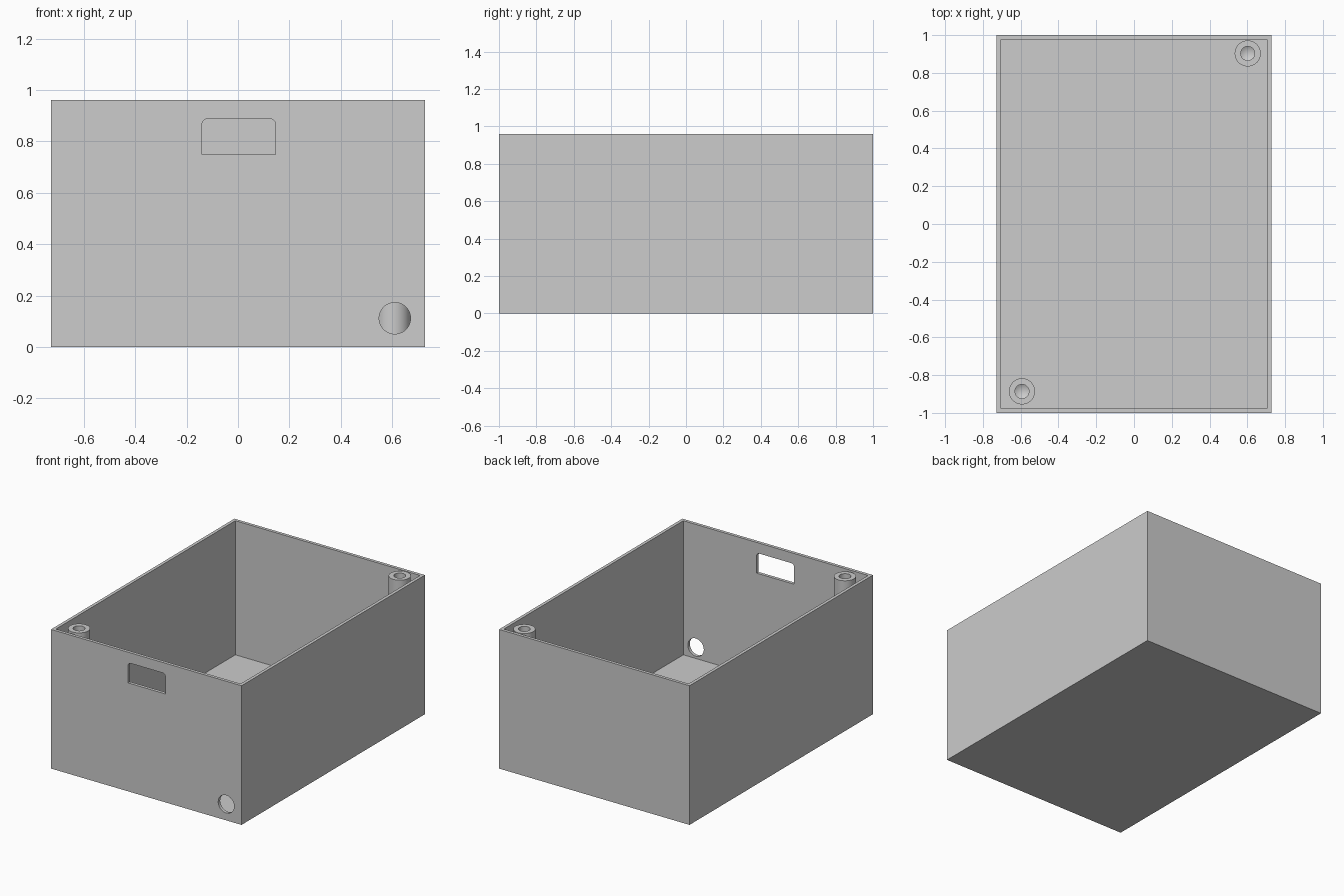
import bpy, bmesh, math
from mathutils import Matrix, Vector

cube = bpy.data.objects.get("Cube")
if cube:
    bpy.data.objects.remove(cube, do_unlink=True)

# Overall sizes
HX, HY, TOP = 0.727, 1.0, 0.96
WALL, FLOOR = 0.031, 0.035

grey = bpy.data.materials.new("light grey")
grey.use_nodes = True
COLOUR = (0.604, 0.604, 0.604, 1)
grey.diffuse_color = COLOUR
grey.node_tree.nodes["Principled BSDF"].inputs["Base Color"].default_value = COLOUR


def make(name, bm):
    bmesh.ops.recalc_face_normals(bm, faces=bm.faces)
    mesh = bpy.data.meshes.new(name)
    bm.to_mesh(mesh)
    bm.free()
    mesh.materials.append(grey)
    ob = bpy.data.objects.new(name, mesh)
    bpy.context.collection.objects.link(ob)
    return ob


def activate(ob):
    bpy.ops.object.select_all(action='DESELECT')
    ob.select_set(True)
    bpy.context.view_layer.objects.active = ob


def cut(target, cutter):
    mod = target.modifiers.new("cut", 'BOOLEAN')
    mod.operation = 'DIFFERENCE'
    mod.solver = 'EXACT'
    mod.object = cutter
    activate(target)
    bpy.ops.object.modifier_apply(modifier=mod.name)
    bpy.data.objects.remove(cutter, do_unlink=True)


def front_prism(name, outline):
    """Extrude an x-z outline through the front wall."""
    bm = bmesh.new()
    face = bm.faces.new([bm.verts.new((x, -HY - 0.05, z)) for x, z in outline])
    ext = bmesh.ops.extrude_face_region(bm, geom=[face])
    moved = [v for v in ext["geom"] if isinstance(v, bmesh.types.BMVert)]
    bmesh.ops.translate(bm, verts=moved, vec=(0, 0.05 + WALL * 2, 0))
    return make(name, bm)


def arc(cx, cz, r, start, end, steps):
    angles = [math.radians(start + (end - start) * i / steps) for i in range(steps + 1)]
    return [(cx + r * math.cos(a), cz + r * math.sin(a)) for a in angles]


# Open box: raise the walls by insetting the top face and pushing it down
bm = bmesh.new()
bmesh.ops.create_cube(bm, size=1, matrix=Matrix.Translation((0, 0, TOP / 2))
                      @ Matrix.Diagonal((2 * HX, 2 * HY, TOP, 1)))
lid = max(bm.faces, key=lambda f: f.calc_center_median().z)
bmesh.ops.inset_region(bm, faces=[lid], thickness=WALL)
ext = bmesh.ops.extrude_face_region(bm, geom=[lid])
moved = [v for v in ext["geom"] if isinstance(v, bmesh.types.BMVert)]
bmesh.ops.translate(bm, verts=moved, vec=(0, 0, FLOOR - TOP))
if lid.is_valid:
    bmesh.ops.delete(bm, geom=[lid], context='FACES_ONLY')
box = make("box_shell", bm)

# Slot with rounded upper corners and round cable hole in the front wall
left, right, low, high, r = -0.14, 0.146, 0.748, 0.888, 0.022
slot = [(left, low), (right, low)]
slot += arc(right - r, high - r, r, 0, 90, 6) + arc(left + r, high - r, r, 90, 180, 6)
cut(box, front_prism("slot_cutter", slot))
cut(box, front_prism("hole_cutter", arc(0.61, 0.112, 0.061, 0, 360, 48)[:-1]))


def screw_post(name, x, y):
    """Round post with a blind, cone-ended screw hole, turned from a profile."""
    outer, inner, depth = 0.069, 0.037, 0.2
    profile = [(0, TOP - depth - 0.022), (inner, TOP - depth), (inner, TOP),
               (outer, TOP), (outer, FLOOR - 0.01), (0, FLOOR - 0.01)]
    bm = bmesh.new()
    verts = [bm.verts.new((px, 0, pz)) for px, pz in profile]
    edges = [bm.edges.new(pair) for pair in zip(verts, verts[1:])]
    bmesh.ops.spin(bm, geom=verts + edges, cent=(0, 0, 0), axis=(0, 0, 1),
                   angle=math.tau, steps=48)
    bmesh.ops.remove_doubles(bm, verts=bm.verts, dist=0.0005)
    bmesh.ops.translate(bm, verts=bm.verts, vec=Vector((x, y, 0)))
    return make(name, bm)


posts = [screw_post("back_left_screw_post", 0.602, 0.903),
         screw_post("front_right_screw_post", -0.593, -0.886)]

for ob in [box] + posts:
    activate(ob)
    bpy.ops.object.shade_smooth_by_angle(angle=math.radians(25))
